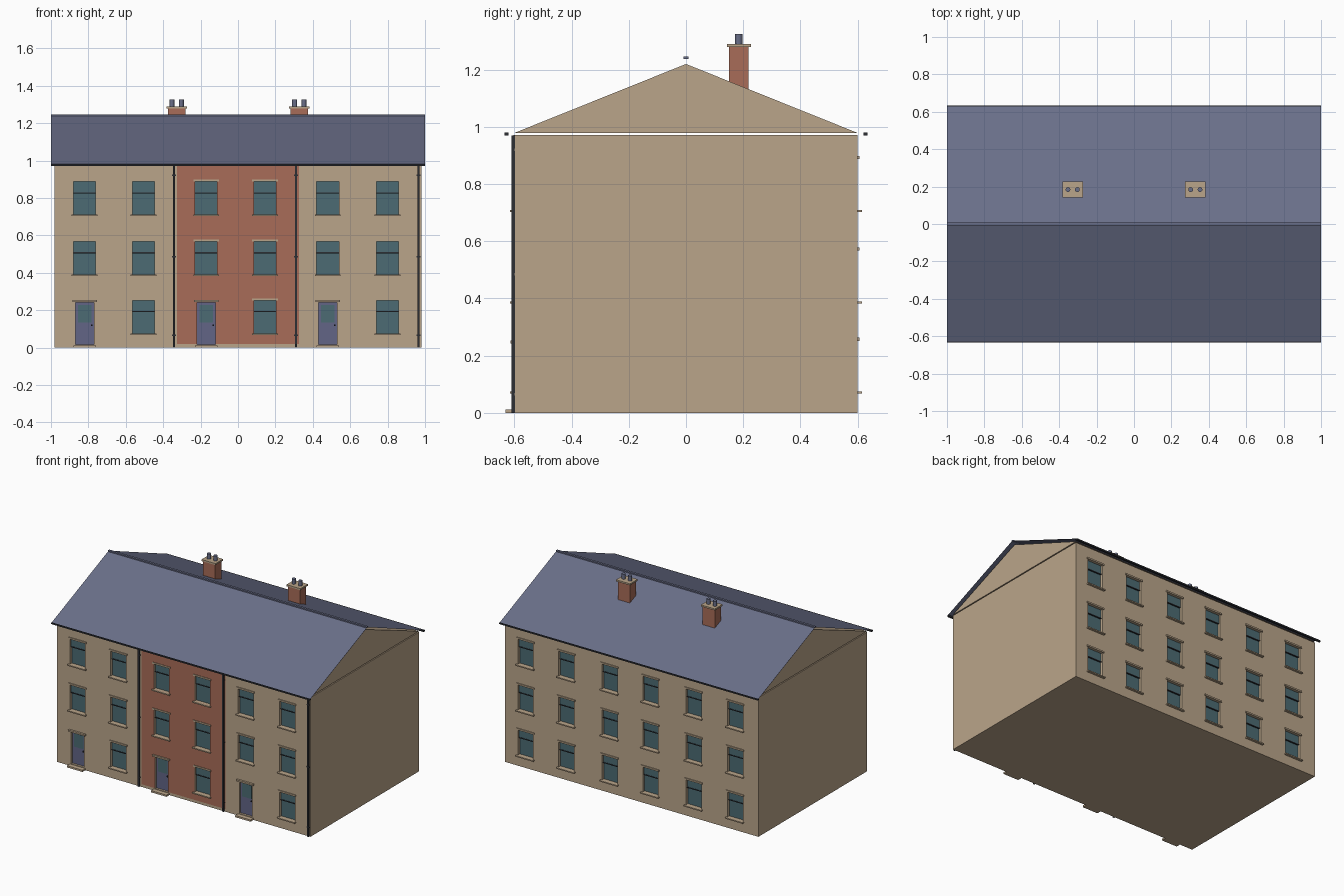
import bpy, bmesh
from mathutils import Matrix, Vector

cube = bpy.data.objects.get("Cube")
if cube:
    bpy.data.objects.remove(cube, do_unlink=True)


def material(name, rgb):
    lin = [((c / 255 + 0.055) / 1.055) ** 2.4 for c in rgb]
    m = bpy.data.materials.new(name)
    m.use_nodes = True
    m.diffuse_color = (*lin, 1)
    m.node_tree.nodes["Principled BSDF"].inputs["Base Color"].default_value = (*lin, 1)
    return m


STONE = material("tan stone", (186, 165, 138))
BRICK = material("red brick", (168, 108, 88))
SLATE = material("blue slate", (106, 111, 137))
GLASS = material("teal glass", (76, 107, 115))
IRON = material("dark iron", (44, 46, 52))
PAINT = material("door paint", (98, 101, 134))


def finish(name, bm, mat):
    mesh = bpy.data.meshes.new(name)
    bm.to_mesh(mesh)
    bm.free()
    mesh.materials.append(mat)
    ob = bpy.data.objects.new(name, mesh)
    bpy.context.collection.objects.link(ob)
    return ob


def boxes(name, mat, items):
    """One object from many boxes, each given as (x, y, z) ranges."""
    bm = bmesh.new()
    for ranges in items:
        size = [abs(b - a) for a, b in ranges]
        mid = [(a + b) / 2 for a, b in ranges]
        bmesh.ops.create_cube(bm, size=1, matrix=Matrix.Translation(mid) @ Matrix.Diagonal((*size, 1)))
    return finish(name, bm, mat)


def around(c, half):
    return (c - half, c + half)


def extrude_x(name, mat, profile, half, closed=True):
    """Sweep a (y, z) profile along x."""
    bm = bmesh.new()
    ends = [[bm.verts.new((x, y, z)) for y, z in profile] for x in (-half, half)]
    n = len(profile)
    for i in range(n if closed else n - 1):
        j = (i + 1) % n
        bm.faces.new((ends[0][i], ends[1][i], ends[1][j], ends[0][j]))
    if closed:
        for end in ends:
            bm.faces.new(end)
        bmesh.ops.recalc_face_normals(bm, faces=bm.faces)
    else:
        bm.normal_update()
        for f in bm.faces:
            if f.normal.z < 0:
                f.normal_flip()
    return finish(name, bm, mat)


# Layout: opening centres, storey sills and sizes
WALL_Y, DEPTH = 0.6, 0.025
COLUMNS = (-0.82, -0.505, -0.17, 0.145, 0.48, 0.80)
SILLS = (0.075, 0.39, 0.71)
W, H = 0.059, 0.177
doors = COLUMNS[::2]
windows = [(-1, x, z) for x in COLUMNS for z in SILLS if not (x in doors and z == SILLS[0])]
windows += [(1, -x, z) for x in COLUMNS for z in SILLS]


def out(side, a, b):
    """Depth range measured outward from the wall face."""
    return tuple(sorted((side * (WALL_Y + a), side * (WALL_Y + b))))


# Walls with recessed openings, and the brick middle house front
walls = boxes("walls", STONE, [((-0.98, 0.98), (-WALL_Y, WALL_Y), (0, 0.972))])
panel = boxes("brick_front", BRICK, [((-0.325, 0.325), out(-1, 0.0005, 0.003), (0.02, 0.971))])
cutter = boxes("opening_cutter", STONE,
               [(around(x, W), out(s, -DEPTH, 0.05), (z, z + H)) for s, x, z in windows] +
               [(around(x, 0.05), out(-1, -DEPTH, 0.05), (0.016, 0.24)) for x in doors])
cutter.hide_render = True
for ob in (walls, panel):
    mod = ob.modifiers.new("openings", "BOOLEAN")
    mod.operation, mod.solver, mod.object = "DIFFERENCE", "EXACT", cutter
    bpy.context.view_layer.objects.active = ob
    bpy.ops.object.modifier_apply(modifier=mod.name)
bpy.data.objects.remove(cutter, do_unlink=True)

# Windows: lower pane, upper sash set forward, meeting rail, sill and lintel
panes, rails, trim = [], [], []
for s, x, z in windows:
    split = z + 0.117
    panes.append((around(x, W), out(s, -DEPTH, -0.020), (z, split)))
    panes.append((around(x, W), out(s, -DEPTH, -0.014), (split, z + H)))
    rails.append((around(x, W), out(s, -0.020, -0.011), around(split, 0.003)))
    trim.append((around(x, 0.069), out(s, -0.015, 0.016), (z - 0.008, z)))
    trim.append((around(x, 0.069), out(s, -0.002, 0.007), (z + H, z + H + 0.011)))
boxes("window_panes", GLASS, panes)
boxes("window_rails", IRON, rails)
boxes("sills_and_lintels", STONE, trim)

# Doors: painted leaf, upper light, knob, step and hood
boxes("door_leaves", PAINT, [(around(x, 0.05), out(-1, -DEPTH, -0.015), (0.016, 0.24)) for x in doors])
boxes("door_lights", GLASS, [(around(x, 0.036), out(-1, -0.015, -0.012), (0.135, 0.228)) for x in doors])
boxes("door_knobs", IRON, [(around(x + 0.037, 0.004), out(-1, -0.016, -0.006), around(0.12, 0.004)) for x in doors])
boxes("door_steps", STONE, [(around(x, 0.06), out(-1, 0, 0.032), (0, 0.012)) for x in doors])
boxes("door_hoods", STONE, [(around(x, 0.065), out(-1, 0, 0.014), (0.243, 0.254)) for x in doors])

# Gables and roof
extrude_x("gables", STONE, [(-WALL_Y, 0.979), (WALL_Y, 0.979), (0, 1.22)], 0.98)
extrude_x("roof", SLATE, [(-0.63, 0.979), (0, 1.241), (0.63, 0.979)], 1.0, closed=False)
boxes("ridge", SLATE, [((-1, 1), (-0.008, 0.008), (1.237, 1.246))])

# Rainwater goods
boxes("gutters", IRON, [((-1, 1), out(s, 0.021, 0.034), (0.97, 0.98)) for s in (-1, 1)])
pipes = (-0.342, 0.31, 0.965)
boxes("downpipes", IRON, [(around(x, 0.006), out(-1, 0, 0.010), (0, 0.97)) for x in pipes])
boxes("pipe_brackets", IRON, [(around(x, 0.010), out(-1, 0, 0.007), around(z, 0.004))
                              for x in pipes for z in (0.065, 0.485, 0.92)])

# Chimneys: brick stack, stone cap and a pair of pots
stacks = (-0.328, 0.328)
boxes("chimney_stacks", BRICK, [(around(x, 0.047), (0.15, 0.218), (1.12, 1.28)) for x in stacks])
boxes("chimney_caps", STONE, [(around(x, 0.054), (0.143, 0.227), (1.279, 1.29)) for x in stacks])
bm = bmesh.new()
for x in stacks:
    for dx in (-0.025, 0.025):
        bmesh.ops.create_cone(bm, cap_ends=True, segments=12, radius1=0.013, radius2=0.013, depth=0.036,
                              matrix=Matrix.Translation(Vector((x + dx, 0.184, 1.307))))
finish("chimney_pots", bm, SLATE)
